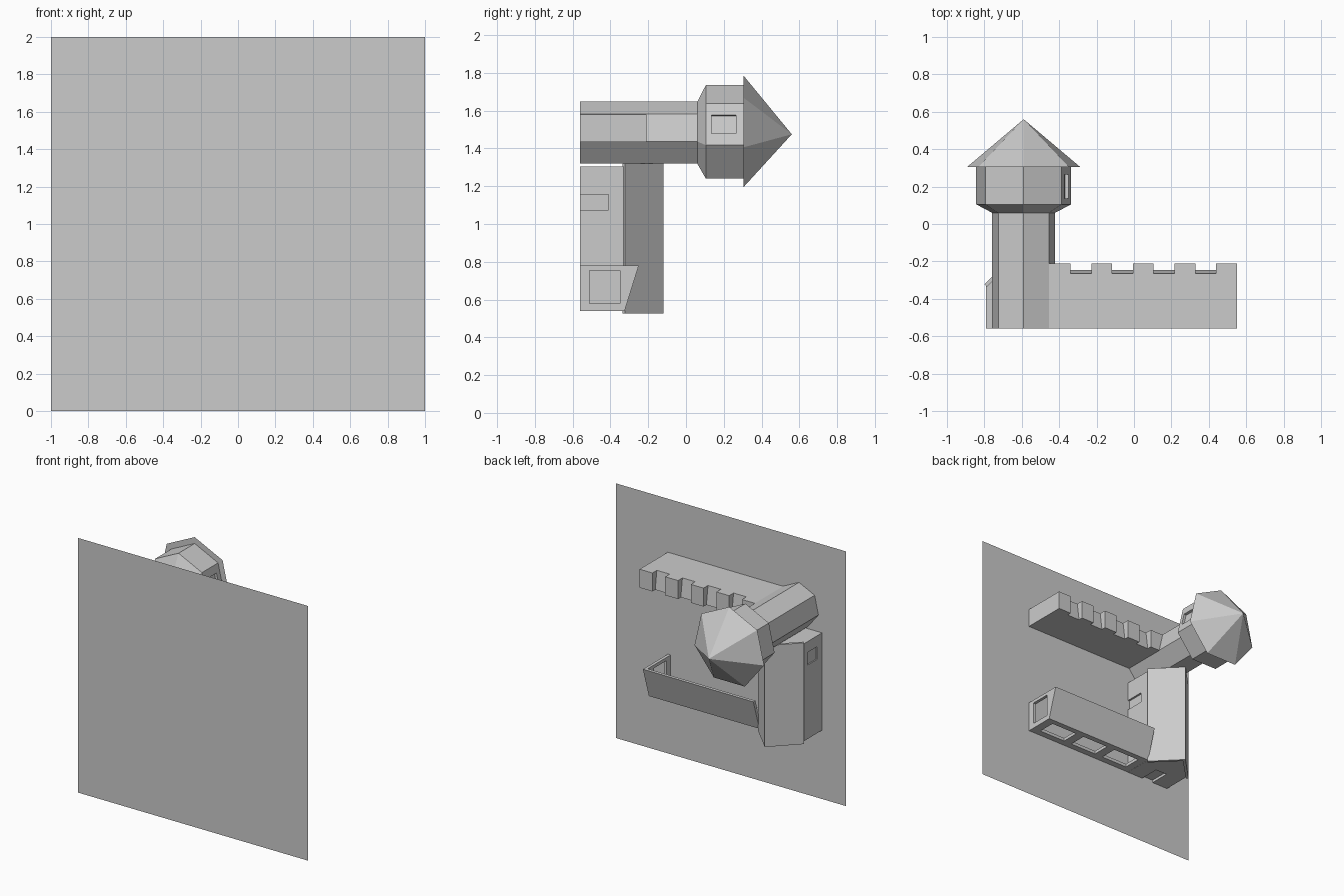
import bpy, bmesh, math
from mathutils import Matrix

if "Cube" in bpy.data.objects:
    bpy.data.objects.remove(bpy.data.objects["Cube"])

G = -0.56  # ground level; the castle rises along +y


def make(name, verts, faces):
    me = bpy.data.meshes.new(name)
    bm = bmesh.new()
    vs = [bm.verts.new(v) for v in verts]
    for f in faces:
        bm.faces.new([vs[i] for i in f])
    if len(faces) > 1:
        bmesh.ops.recalc_face_normals(bm, faces=bm.faces)
    bm.to_mesh(me)
    bm.free()
    ob = bpy.data.objects.new(name, me)
    bpy.context.collection.objects.link(ob)
    return ob


def loft(name, loops):
    """Closed solid through loops with equal point counts."""
    n = len(loops[0])
    verts = [p for l in loops for p in l]
    faces = [list(range(n)), list(range(len(verts) - n, len(verts)))]
    for k in range(len(loops) - 1):
        for i in range(n):
            j = (i + 1) % n
            faces.append([k * n + i, k * n + j, (k + 1) * n + j, (k + 1) * n + i])
    return make(name, verts, faces)


def box(name, x0, x1, y0, y1, z0, z1):
    base = [(x0, y0), (x1, y0), (x1, y1), (x0, y1)]
    return loft(name, [[(x, y, z) for x, y in base] for z in (z0, z1)])


def cut(ob, cutters):
    for c in cutters:
        m = ob.modifiers.new("cut", 'BOOLEAN')
        m.operation, m.solver, m.object = 'DIFFERENCE', 'EXACT', c
    dg = bpy.context.evaluated_depsgraph_get()
    me = bpy.data.meshes.new_from_object(ob.evaluated_get(dg))
    ob.modifiers.clear()
    ob.data = me
    for c in cutters:
        bpy.data.objects.remove(c)


# Ground sheet
make("ground_sheet", [(-1, G, 0), (1, G, 0), (1, G, 2), (-1, G, 2)], [(3, 2, 1, 0)])

# Seven-sided tower
CX, CZ, N = -0.59, 1.475, 7


def ring(y, r):
    a = [math.radians(90) + k * math.tau / N for k in range(N)]
    return [(CX + r * math.cos(t), y, CZ + r * math.sin(t)) for t in a]


tower = loft("tower", [ring(G, .173), ring(.06, .173), ring(.105, .26), ring(.305, .26)])
make("tower_roof", ring(.305, .31) + [(CX, .56, CZ)],
     [list(range(N))] + [(i, (i + 1) % N, N) for i in range(N)])

# Recessed lookout window on the face towards the wall
win = box("window_cutter", .215, .4, .135, .265, -.05, .05)
turn = math.pi / 2 - math.tau / N * 1.5
win.data.transform(Matrix.Translation((CX, 0, CZ)) @ Matrix.Rotation(-turn, 4, 'Y'))
cut(tower, [win])

# Crenellated wall: nine equal steps, gap floors slope outward
X0, X1 = -.45, .55
step = (X1 - X0) / 9


def wall_side(z, gap, x_start):
    pts = [(X1, G, z), (x_start, G, z)]
    for i in range(9):
        y = -.21 if i % 2 == 0 else gap
        pts += [(x_start if i == 0 else X0 + i * step, y, z), (X0 + (i + 1) * step, y, z)]
    return pts


loft("battlement_wall", [wall_side(1.58, -.265, -.455), wall_side(1.435, -.245, -.424)])

# Hall with gable ends
HX, Z0, Z1 = -.60, .54, 1.305
body = [(-.79, G), (-.41, G), (-.41, -.325), (HX, -.14), (-.79, -.325)]
hall = loft("hall", [[(x, y, z) for x, y in body] for z in (Z0, Z1)])
cut(hall, [
    box("side_door_cutter", -.425, -.3, G - .05, -.41, 1.075, 1.155),
    box("end_door_cutter", -.65, -.55, G - .05, -.40, .4, Z0 + .02),
    box("west_window_cutter", -.9, -.78, -.50, -.38, 1.12, 1.22),
])
roof = [(-.80, -.322), (HX, -.12), (-.40, -.322), (-.415, -.335), (HX, -.15), (-.785, -.335)]
loft("hall_roof", [[(x, y, z) for x, y in roof] for z in (.525, 1.32)])

# Lean-to stable: sloping roof, pierced front and end, open to the yard
LX0, LX1, T = -.41, .55, .025


def prism_x(name, prof, x0, x1):
    return loft(name, [[(x, y, z) for y, z in prof] for x in (x0, x1)])


prism_x("stable_roof", [(-.325, .54), (-.25, .78), (-.275, .78), (-.35, .54)], LX0, LX1)
end = prism_x("stable_end", [(G, .54), (-.345, .54), (-.27, .78), (G, .78)], LX1 - T, LX1 - .001)
cut(end, [box("end_cutter", .4, .7, -.51, -.35, .58, .755)])
front = box("stable_front", LX0, LX1 - .002, G, -.34, .541, .541 + T)
cut(front, [box("bay_cutter", x, x + .23, -.51, -.37, .4, .7)
            for x in (-.35, -.05, .25)])
